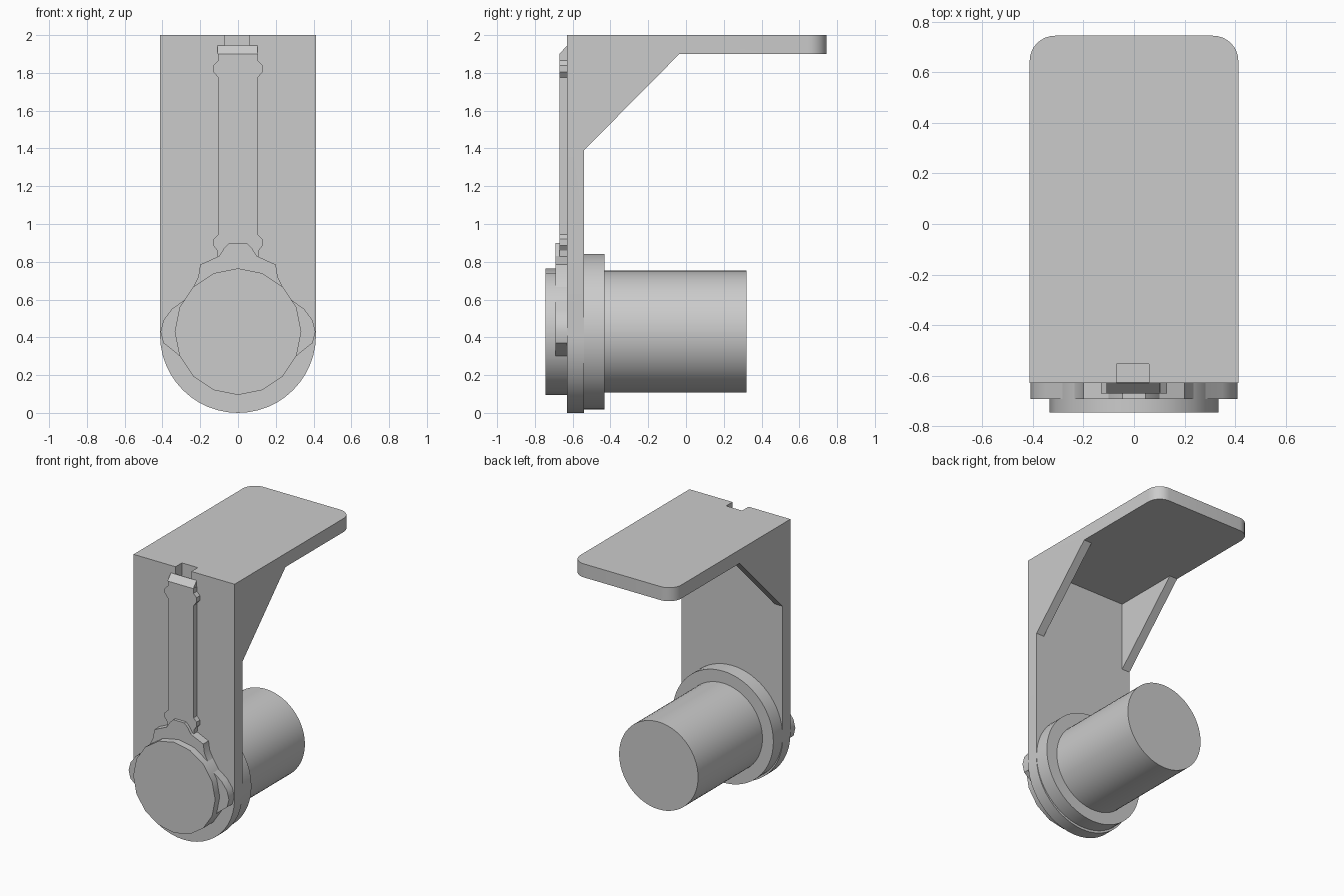
import bpy, bmesh
from math import sin, cos, pi, radians

if "Cube" in bpy.data.objects:
    bpy.data.objects.remove(bpy.data.objects["Cube"])

grey = bpy.data.materials.new("plain grey")
grey.use_nodes = True
grey.diffuse_color = (0.6, 0.6, 0.6, 1)
grey.node_tree.nodes["Principled BSDF"].inputs["Base Color"].default_value = (0.6, 0.6, 0.6, 1)


def prism(name, points, axis, start, end):
    """Extrude an outline along x (points are y, z) or along y (points are x, z)."""
    def place(p, t):
        return (t, p[0], p[1]) if axis == "X" else (p[0], t, p[1])
    bm = bmesh.new()
    rings = [[bm.verts.new(place(p, t)) for p in points] for t in (start, end)]
    for ring in rings:
        bm.faces.new(ring)
    for i in range(len(points)):
        j = (i + 1) % len(points)
        bm.faces.new((rings[0][i], rings[0][j], rings[1][j], rings[1][i]))
    bmesh.ops.recalc_face_normals(bm, faces=bm.faces)
    mesh = bpy.data.meshes.new(name)
    bm.to_mesh(mesh)
    bm.free()
    mesh.materials.append(grey)
    obj = bpy.data.objects.new(name, mesh)
    bpy.context.collection.objects.link(obj)
    return obj


def activate(obj):
    bpy.ops.object.select_all(action="DESELECT")
    obj.select_set(True)
    bpy.context.view_layer.objects.active = obj


def smooth(obj):
    activate(obj)
    bpy.ops.object.shade_smooth_by_angle(angle=radians(30))


def combine(obj, cutter, operation):
    cutter.hide_render = True
    mod = obj.modifiers.new("cut", "BOOLEAN")
    mod.object, mod.operation, mod.solver = cutter, operation, "EXACT"
    activate(obj)
    bpy.ops.object.modifier_apply(modifier=mod.name)
    bpy.data.objects.remove(cutter)


def arc(radius, z, begin, finish, steps):
    angles = [begin + (finish - begin) * i / steps for i in range(steps + 1)]
    return [(radius * cos(a), z + radius * sin(a)) for a in angles]


def disc(name, radius, z, start, end, sides):
    smooth(prism(name, arc(radius, z, 0, 2 * pi, sides)[:-1], "Y", start, end))


def mirrored(half):
    """Close a right-hand outline with its left-hand reflection."""
    return half + [(-x, z) for x, z in reversed(half)]


# Bracket: side profile trimmed to the round-ended front outline
W = 0.413
bracket = prism("bracket", [(-0.63, -0.1), (-0.54, -0.1), (-0.54, 1.39), (-0.035, 1.9),
                            (0.745, 1.9), (0.745, 2), (-0.63, 2)], "X", -0.6, 0.6)
outline = arc(W, W, pi, 2 * pi, 24) + [(W, 2.2), (-W, 2.2)]
combine(bracket, prism("outline_cutter", outline, "Y", -1, 1), "INTERSECT")

# Open space between the two side gussets
combine(bracket, prism("gusset_cutter", [(-0.54, 1.2), (0.3, 1.2), (0.3, 1.9), (-0.54, 1.9)],
                       "X", -0.348, 0.348), "DIFFERENCE")
# Notch in the top front edge
combine(bracket, prism("notch_cutter", [(-0.07, 1.9), (0.06, 1.9), (0.06, 2.1), (-0.07, 2.1)],
                       "Y", -0.8, -0.555), "DIFFERENCE")

# Rounded rear corners of the shelf
bm = bmesh.new()
bm.from_mesh(bracket.data)
corners = [e for e in bm.edges if all(v.co.y > 0.74 for v in e.verts)
           and abs(e.verts[0].co.z - e.verts[1].co.z) > 0.05]
bmesh.ops.bevel(bm, geom=corners, offset=0.1, segments=8, profile=0.5, affect="EDGES")
bm.to_mesh(bracket.data)
bm.free()
smooth(bracket)

# Rear flange and barrel
disc("rear_flange", 0.412, 0.43, -0.55, -0.432, 64)
disc("barrel", 0.323, 0.43, -0.5, 0.32, 64)

# Front strap with a small bulge near each end
strap = [(0.105, 0.8), (0.11, 0.86), (0.13, 0.885), (0.13, 0.92), (0.105, 0.945),
         (0.105, 1.775), (0.13, 1.805), (0.13, 1.84), (0.105, 1.865), (0.105, 1.9)]
prism("strap", mirrored(strap), "Y", -0.67, -0.625)
prism("strap_clip", [(-0.625, 1.9), (-0.67, 1.9), (-0.63, 1.945), (-0.625, 1.945)],
      "X", -0.108, 0.103)

# Lobed backing plate and front cap
lobes = [(0.22, 0.27), (0.29, 0.285), (0.35, 0.335), (0.395, 0.37), (0.41, 0.43),
         (0.395, 0.49), (0.35, 0.55), (0.28, 0.6), (0.24, 0.66), (0.21, 0.72),
         (0.2, 0.785), (0.1, 0.83), (0.075, 0.87), (0.045, 0.9)]
smooth(prism("backing_plate", mirrored(lobes), "Y", -0.692, -0.625))
disc("front_cap", 0.335, 0.43, -0.745, -0.625, 16)
